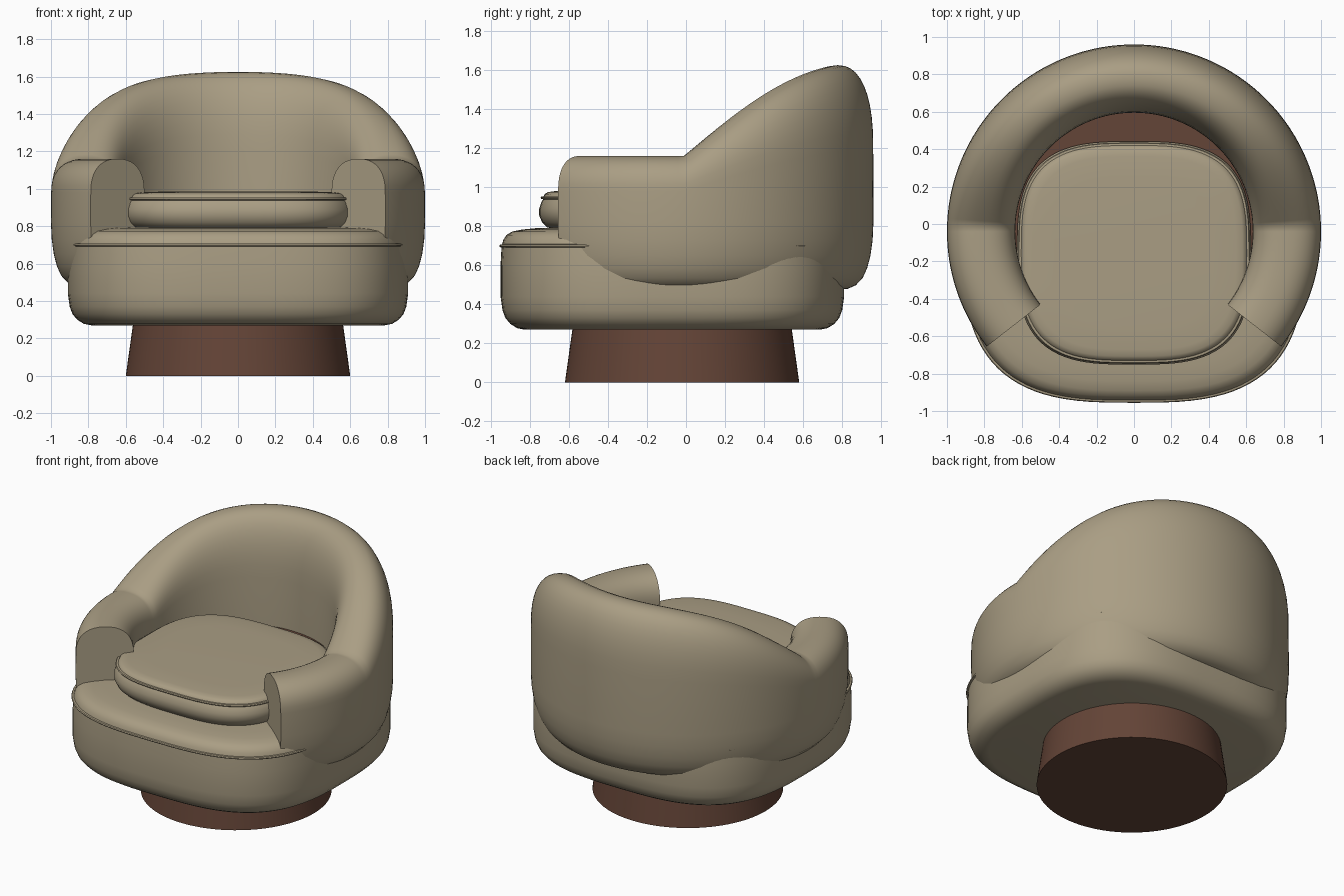
import bpy, bmesh
from math import sin, cos, radians, pi, copysign

cube = bpy.data.objects.get("Cube")
if cube:
    bpy.data.objects.remove(cube, do_unlink=True)


def material(name, rgb):
    mat = bpy.data.materials.new(name)
    mat.use_nodes = True
    mat.diffuse_color = (*rgb, 1)
    mat.node_tree.nodes["Principled BSDF"].inputs["Base Color"].default_value = (*rgb, 1)
    return mat


FABRIC = material("beige fabric", (0.40, 0.34, 0.23))
WOOD = material("brown wood", (0.127, 0.058, 0.038))


def power(value, exponent):
    return copysign(abs(value) ** exponent, value)


def skin(name, rings, mat, closed, angle=35):
    """Bridge equal rings of points; cap the ends unless the strip closes on itself."""
    bm = bmesh.new()
    loops = [[bm.verts.new(p) for p in ring] for ring in rings]
    count = len(loops[0])
    for a, b in zip(loops, loops[1:]):
        for i in range(count):
            j = (i + 1) % count
            bm.faces.new((a[i], a[j], b[j], b[i]))
    if closed:
        bm.faces.new(loops[0])
        bm.faces.new(loops[-1])
    bmesh.ops.recalc_face_normals(bm, faces=bm.faces)
    mesh = bpy.data.meshes.new(name)
    bm.to_mesh(mesh)
    bm.free()
    mesh.materials.append(mat)
    obj = bpy.data.objects.new(name, mesh)
    bpy.context.collection.objects.link(obj)
    bpy.ops.object.select_all(action="DESELECT")
    obj.select_set(True)
    bpy.context.view_layer.objects.active = obj
    bpy.ops.object.shade_smooth_by_angle(angle=radians(angle))
    return obj


def pad(name, half_x, half_y, centre_y, n, profile, mat, segments=96):
    """Stack rounded-square outlines; profile lists (inset, height) from the bottom up."""
    rings = []
    for inset, z in profile:
        ring = []
        for i in range(segments):
            t = 2 * pi * i / segments
            ring.append(((half_x - inset) * power(cos(t), 2 / n),
                         centre_y + (half_y - inset) * power(sin(t), 2 / n), z))
        rings.append(ring)
    return skin(name, rings, mat, True)


# Wooden plinth and the support disc under the cushion
pad("plinth", 0.6, 0.6, -0.02, 2, [(0, 0), (0.042, 0.3)], WOOD)
pad("support_disc", 0.645, 0.645, -0.03, 2, [(0, 0.6), (0, 0.87)], WOOD)

# Upholstered seat base with a piped seam
pad("seat_base", 0.91, 0.88, -0.07, 3,
    [(0.125, 0.27), (0.085, 0.278), (0.05, 0.3), (0.025, 0.33), (0.01, 0.37), (0, 0.44),
     (0, 0.6), (0.005, 0.69), (-0.004, 0.694), (-0.006, 0.70), (-0.002, 0.706),
     (0.008, 0.708), (0.014, 0.73), (0.03, 0.755), (0.06, 0.773), (0.11, 0.783),
     (0.18, 0.79), (0.4, 0.795)], FABRIC)

# Loose seat cushion with a piped seam
pad("seat_cushion", 0.625, 0.597, -0.155, 3.1,
    [(0.08, 0.785), (0.04, 0.795), (0.015, 0.82), (0, 0.855), (0, 0.89), (0.012, 0.925),
     (0.02, 0.938), (0.01, 0.94), (0.007, 0.946), (0.011, 0.952), (0.022, 0.953),
     (0.028, 0.965), (0.045, 0.975), (0.08, 0.98), (0.2, 0.984)], FABRIC)


# Wraparound back and arms: one section swept round, taller towards the back
def shell_section(angle):
    start = sin(radians(2))
    s = max(0, (sin(angle) - start) / (1 - start))
    rise = 0.35 * s + 0.65 * sin(s * pi / 2)
    top = 1.16 + 0.465 * rise
    shoulder = 0.18 + 0.24 * rise
    section = [(0.72, 0.5), (0.66, 0.56), (0.64, 0.66), (0.635, 0.8)]
    steps = 20
    for i in range(steps + 1):
        t = pi * (1 - i / steps)
        section.append((0.817 + 0.182 * power(cos(t), 0.85),
                        top - shoulder + shoulder * sin(t) ** 0.85))
    section += [(1.0, 0.82), (0.996, 0.73), (0.985, 0.65), (0.968, 0.585),
                (0.945, 0.535), (0.91, 0.498), (0.87, 0.48), (0.82, 0.475)]
    return [(r * cos(angle), -0.04 + r * sin(angle), z) for r, z in section]


skin("back_and_arms", [shell_section(radians(a)) for a in range(-38, 219, 2)], FABRIC, True, 40)
